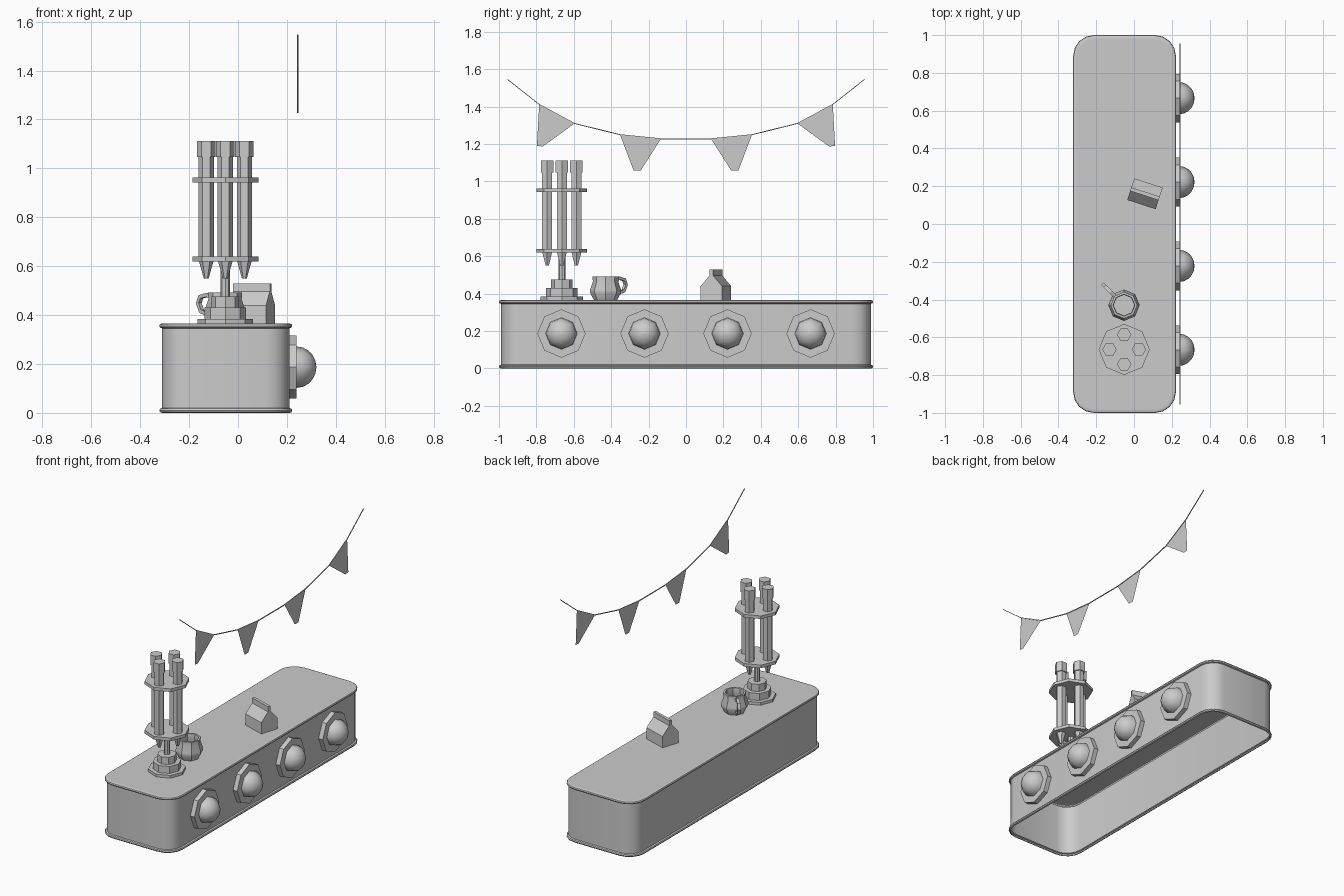
import bpy, bmesh, math
from mathutils import Vector, Matrix

if "Cube" in bpy.data.objects:
    bpy.data.objects.remove(bpy.data.objects["Cube"])


def make(name, verts, faces, smooth=None, mat=None, fix=True):
    me = bpy.data.meshes.new(name)
    me.from_pydata([tuple(v) for v in verts], [], faces)
    if fix:
        bm = bmesh.new()
        bm.from_mesh(me)
        bmesh.ops.recalc_face_normals(bm, faces=bm.faces)
        bm.to_mesh(me)
        bm.free()
    ob = bpy.data.objects.new(name, me)
    bpy.context.collection.objects.link(ob)
    if mat:
        ob.matrix_world = mat
    if smooth:
        bpy.ops.object.select_all(action='DESELECT')
        ob.select_set(True)
        bpy.context.view_layer.objects.active = ob
        bpy.ops.object.shade_smooth_by_angle(angle=math.radians(smooth))
    return ob


def loft(name, rings, cap_start=True, cap_end=True, smooth=None, mat=None):
    n = len(rings[0])
    verts = [v for r in rings for v in r]
    faces = [(k * n + i, k * n + (i + 1) % n, (k + 1) * n + (i + 1) % n, (k + 1) * n + i)
             for k in range(len(rings) - 1) for i in range(n)]
    if cap_start:
        faces.append(tuple(reversed(range(n))))
    if cap_end:
        faces.append(tuple(range(len(verts) - n, len(verts))))
    return make(name, verts, faces, smooth, mat)


def lathe(name, profile, n, mat, smooth=None):
    rings = [[(r * math.cos(2 * math.pi * i / n), r * math.sin(2 * math.pi * i / n), z)
              for i in range(n)] for r, z in profile]
    return loft(name, rings, smooth=smooth, mat=mat)


def at(x, y, z=0):
    return Matrix.Translation((x, y, z))


# Counter: rounded rectangle lofted up, beaded rims, open underneath
def rounded_rect(inset, z, hx=0.272, hy=1.0, rad=0.11, seg=4):
    pts = []
    r = rad - inset
    for q, (sx, sy) in enumerate([(1, 1), (-1, 1), (-1, -1), (1, -1)]):
        for s in range(seg + 1):
            a = math.pi / 2 * (q + s / seg)
            pts.append((-0.05 + sx * (hx - rad) + r * math.cos(a),
                        sy * (hy - rad) + r * math.sin(a), z))
    return pts


H = 0.366
bead = [(0.012, 0), (0.003, 0.003), (0, 0.01), (0.003, 0.017), (0.012, 0.02)]
profile = bead + [(i, H - z) for i, z in reversed(bead)] + [(0.022, H)]
loft("counter", [rounded_rect(i, z) for i, z in profile], cap_start=False, smooth=40)

# Round lamps on the counter side
turn = Matrix.Rotation(math.pi / 2, 4, 'Y')
R = 0.085
dome = [(R * math.cos(a), R * math.sin(a) * 0.96)
        for a in [math.pi / 2 * k / 5 for k in range(5)]] + [(0.001, R * 0.96)]
for k in range(4):
    y = -0.666 + 0.444 * k
    lathe("lamp_plate", [(0.129, 0), (0.129, 0.035)], 8, at(0.205, y, 0.187) @ turn)
    lathe("lamp_dome", dome, 8, at(0.239, y, 0.187) @ turn, smooth=60)

# Dispenser tower: stepped foot, post, two discs, four tubes
TX, TY = -0.052, -0.664
T = at(TX, TY)
lathe("tower_foot", [(0.113, H), (0.113, 0.384), (0.085, 0.384), (0.085, 0.43),
                     (0.057, 0.43), (0.057, 0.477)], 8, T)
lathe("tower_post", [(0.019, 0.47), (0.019, 0.63)], 8, T)
for z in (0.62, 0.943):
    lathe("tower_disc", [(0.135, z), (0.135, z + 0.02)], 8, T)
for k in range(4):
    a = k * math.pi / 2
    P = at(TX + 0.078 * math.cos(a), TY + 0.078 * math.sin(a))
    lathe("tube", [(0.01, 0.55), (0.031, 0.625), (0.031, 1.047),
                   (0.038, 1.047), (0.038, 1.112)], 6, P)

# Mug: hollow octagonal body with a bent handle
M = at(-0.053, -0.43)
lathe("mug", [(0.062, H), (0.083, 0.405), (0.083, 0.42), (0.068, 0.465), (0.07, 0.492),
              (0.058, 0.492), (0.055, 0.465), (0.068, 0.42), (0.055, 0.38)], 8, M, smooth=30)
path = [Vector(p) for p in [(0.06, 0, 0.47), (0.1, 0, 0.483), (0.14, 0, 0.475),
                            (0.152, 0, 0.448), (0.135, 0, 0.415), (0.075, 0, 0.398)]]
rings = []
for i, p in enumerate(path):
    t = (path[min(i + 1, 5)] - path[max(i - 1, 0)]).normalized()
    side = Vector((-t.z, 0, t.x)) * 0.008
    up = Vector((0, 0.009, 0))
    rings.append([p + side + up, p - side + up, p - side - up, p + side - up])
loft("mug_handle", rings, mat=M @ Matrix.Rotation(math.radians(135), 4, 'Z'))

# Carton: gabled box with a top fin
gable = [(-0.06, H), (0.06, H), (0.06, 0.44), (0.01, 0.497), (0.01, 0.53),
         (-0.01, 0.53), (-0.01, 0.497), (-0.06, 0.44)]
loft("carton", [[(x, y, z) for y, z in gable] for x in (-0.079, 0.079)],
     mat=at(0.058, 0.16) @ Matrix.Rotation(math.radians(-18), 4, 'Z'))

# Bunting: thin string and four flat flags
BX = 0.244
half = [(0.134, 1.228), (0.353, 1.25), (0.596, 1.31), (0.785, 1.412), (0.955, 1.546)]
string = [(-y, z) for y, z in reversed(half)] + half
w = 0.0025
loft("bunting_string", [[(BX - w, y, z - w), (BX + w, y, z - w), (BX + w, y, z + w),
                         (BX - w, y, z + w)] for y, z in string])
flags = [[(0.134, 1.228), (0.353, 1.25), (0.28, 1.058), (0.242, 1.058)],
         [(0.596, 1.31), (0.785, 1.412), (0.797, 1.19), (0.765, 1.187)]]
for s in (1, -1):
    for f in flags:
        pts = f if s < 0 else f[::-1]
        make("bunting_flag", [(BX, s * y, z) for y, z in pts], [(0, 1, 2, 3)], fix=False)
